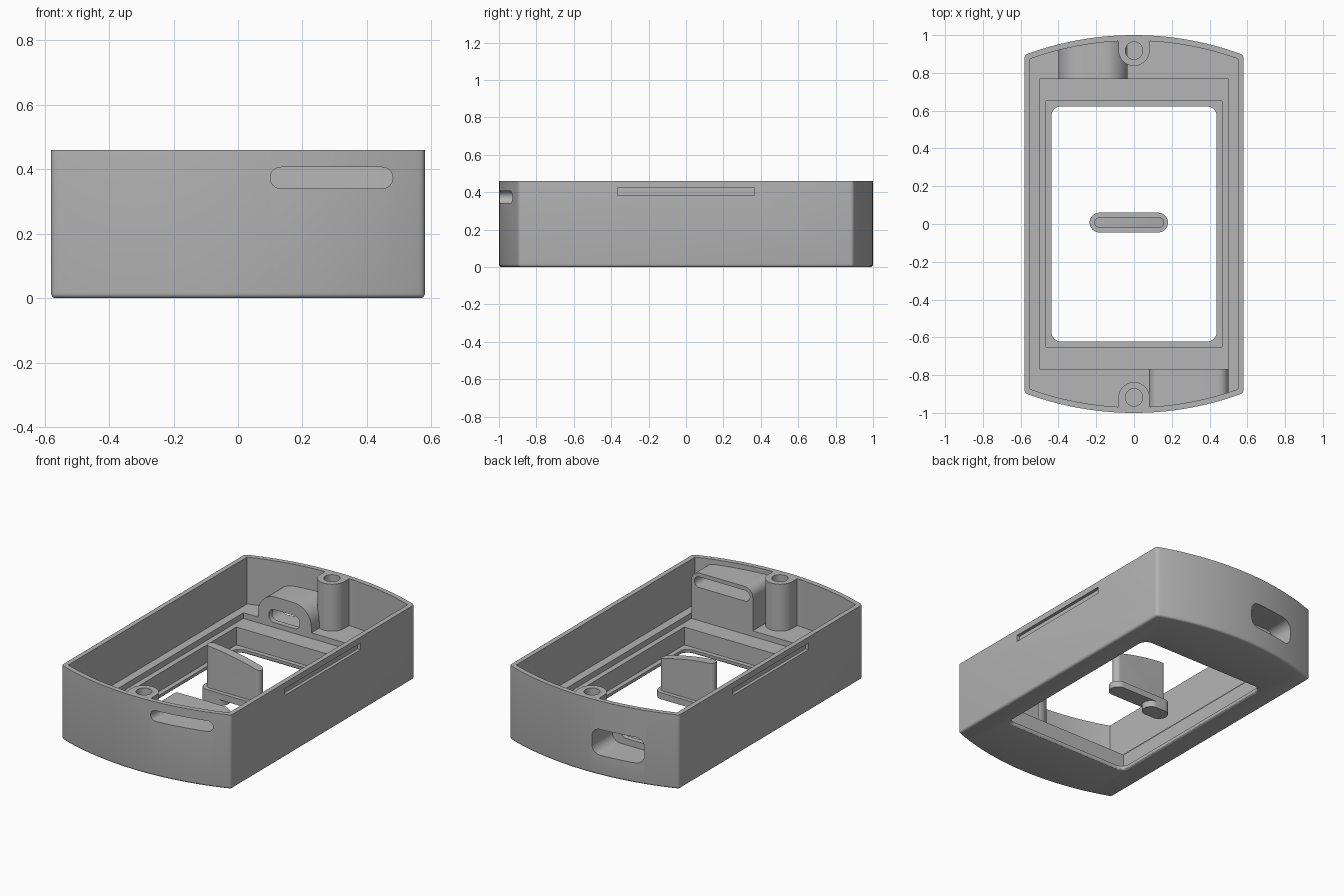
import bpy, bmesh, math
from mathutils import Vector

if "Cube" in bpy.data.objects:
    bpy.data.objects.remove(bpy.data.objects["Cube"])

grey = bpy.data.materials.new("light_grey")
grey.diffuse_color = (0.46, 0.46, 0.46, 1)
grey.use_nodes = True
grey.node_tree.nodes["Principled BSDF"].inputs["Base Color"].default_value = grey.diffuse_color


def rrect(a0, a1, b0, b1, r, n=10):
    """Rounded rectangle outline, counter-clockwise."""
    pts = []
    for k, (ca, cb) in enumerate([(a1 - r, b1 - r), (a0 + r, b1 - r), (a0 + r, b0 + r), (a1 - r, b0 + r)]):
        for i in range(n + 1):
            t = math.pi / 2 * (k + i / n)
            p = (ca + r * math.cos(t), cb + r * math.sin(t))
            if not pts or math.dist(p, pts[-1]) > 1e-5:
                pts.append(p)
    if math.dist(pts[0], pts[-1]) < 1e-5:
        pts.pop()
    return pts


def rect(a, b):
    return [(-a, -b), (a, -b), (a, b), (-a, b)]


def barrel(hx, end, radius, n=40):
    """Outline with straight sides and bowed ends."""
    arc = [(hx - 2 * hx * i / n) for i in range(n + 1)]
    top = [(x, end - radius + math.sqrt(radius ** 2 - x * x)) for x in arc]
    return top + [(-x, -y) for x, y in top]


def prism(name, pts, lo, hi, axis="z"):
    """Extrude an outline along an axis; remaining axes keep x, y, z order."""
    place = {"z": lambda a, b, c: (a, b, c), "y": lambda a, b, c: (a, c, b),
             "x": lambda a, b, c: (c, a, b)}[axis]
    bm = bmesh.new()
    rings = [[bm.verts.new(place(a, b, c)) for a, b in pts] for c in (lo, hi)]
    bm.faces.new(rings[0])
    bm.faces.new(rings[1])
    for i in range(len(pts)):
        j = (i + 1) % len(pts)
        bm.faces.new([rings[0][i], rings[0][j], rings[1][j], rings[1][i]])
    bmesh.ops.recalc_face_normals(bm, faces=bm.faces)
    me = bpy.data.meshes.new(name)
    bm.to_mesh(me)
    bm.free()
    ob = bpy.data.objects.new(name, me)
    bpy.context.collection.objects.link(ob)
    me.materials.append(grey)
    return ob


def combine(ob, op, *others):
    """Apply booleans and delete the tools."""
    for other in others:
        m = ob.modifiers.new("bool", "BOOLEAN")
        m.operation, m.solver, m.object = op, "EXACT", other
        bpy.context.view_layer.update()
        me = bpy.data.meshes.new_from_object(ob.evaluated_get(bpy.context.evaluated_depsgraph_get()))
        ob.modifiers.clear()
        ob.data = me
        bpy.data.objects.remove(other)


def round_edges(ob, test, width, segments=4):
    bm = bmesh.new()
    bm.from_mesh(ob.data)
    edges = [e for e in bm.edges if test(*[v.co for v in e.verts])]
    bmesh.ops.bevel(bm, geom=edges, offset=width, segments=segments, profile=0.5, affect="EDGES")
    bm.to_mesh(ob.data)
    bm.free()


H, FLOOR, LEDGE, LIP = 0.46, 0.17, 0.135, 0.025

# Outer case with softened base and corners
case = prism("case", barrel(0.58, 1.0, 1.65), 0, H)
round_edges(case, lambda a, b: (a.z < 1e-4 and b.z < 1e-4) or
            (abs(a.z - b.z) > 0.1 and abs(a.x) > 0.579), 0.015)

# Cavity, leaving the screw posts and the two port housings standing
cavity = prism("cavity", barrel(0.55, 0.97, 1.62), FLOOR, 0.6)
for s in (1, -1):
    y0, y1 = sorted((s * 0.837, s * 1.2))
    combine(cavity, "DIFFERENCE", prism("post", rrect(-0.083, 0.083, y0, y1, 0.083), 0, 0.7))
    hole = [(0.046 * math.cos(t * math.pi / 16), s * 0.918 + 0.046 * math.sin(t * math.pi / 16)) for t in range(32)]
    combine(cavity, "UNION", prism("hole", hole, FLOOR + 0.01, 0.6))
combine(cavity, "DIFFERENCE",
        prism("rear_housing", rrect(-0.4, -0.035, -0.2, 0.325, 0.12), 0.767, 1.2, "y"),
        prism("front_housing", rrect(0.08, 0.5, -0.2, 0.43, 0.055), -1.2, -0.767, "y"))
combine(case, "DIFFERENCE", cavity)

# Stepped window in the floor
combine(case, "DIFFERENCE",
        prism("ledge_cut", rect(0.5, 0.767), LEDGE, FLOOR + 0.003),
        prism("window_well", rect(0.467, 0.65), LIP, LEDGE + 0.003))
window = prism("window_cut", rrect(-0.4375, 0.4375, -0.622, 0.622, 0.05), -0.1, 0.1)
combine(case, "DIFFERENCE", window)
round_edges(case, lambda a, b: all(abs(v.z) < 1e-4 and abs(v.x) < 0.44 and abs(v.y) < 0.63
                                   for v in (a, b)), 0.012, 3)

# Rear plug pocket and port, front button slot
combine(case, "DIFFERENCE",
        prism("plug_pocket", rrect(-0.385, -0.055, 0.125, 0.285, 0.055), 0.8, 1.2, "y"),
        prism("port", rrect(-0.325, -0.115, 0.165, 0.245, 0.035), 0.7, 0.85, "y"),
        prism("button_slot", rrect(0.1, 0.48, 0.34, 0.406, 0.033), -1.2, -0.7, "y"))

# Side grooves
for s in (1, -1):
    lo, hi = sorted((s * 0.56, s * 0.7))
    combine(case, "DIFFERENCE", prism("groove", [(-0.367, 0.382), (0.367, 0.382), (0.367, 0.423), (-0.367, 0.423)],
                                      lo, hi, "x"))

# Loose button: bowed blade, flange and foot
blade = prism("button_blade", rrect(-0.21, 0.16, -0.02, 0.035, 0.0275), 0.07, 0.5)
bow = [(-0.3 + 0.03 * i, 0.352 - (0.01 + 0.03 * i) ** 2 / 3.2) for i in range(21)]
combine(blade, "INTERSECT", prism("bow", [(0.3, 0.0), (-0.3, 0.0)] + bow, -0.2, 0.2, "y"))
flange = prism("button_flange", rrect(-0.235, 0.18, -0.045, 0.06, 0.0525), 0.05, 0.09)
foot = prism("button_foot", rrect(-0.235, -0.07, -0.045, 0.06, 0.0525), 0.01, 0.055)

for ob in (case, blade, flange, foot):
    bpy.ops.object.select_all(action="DESELECT")
    ob.select_set(True)
    bpy.context.view_layer.objects.active = ob
    bpy.ops.object.shade_smooth_by_angle(angle=math.radians(30))
